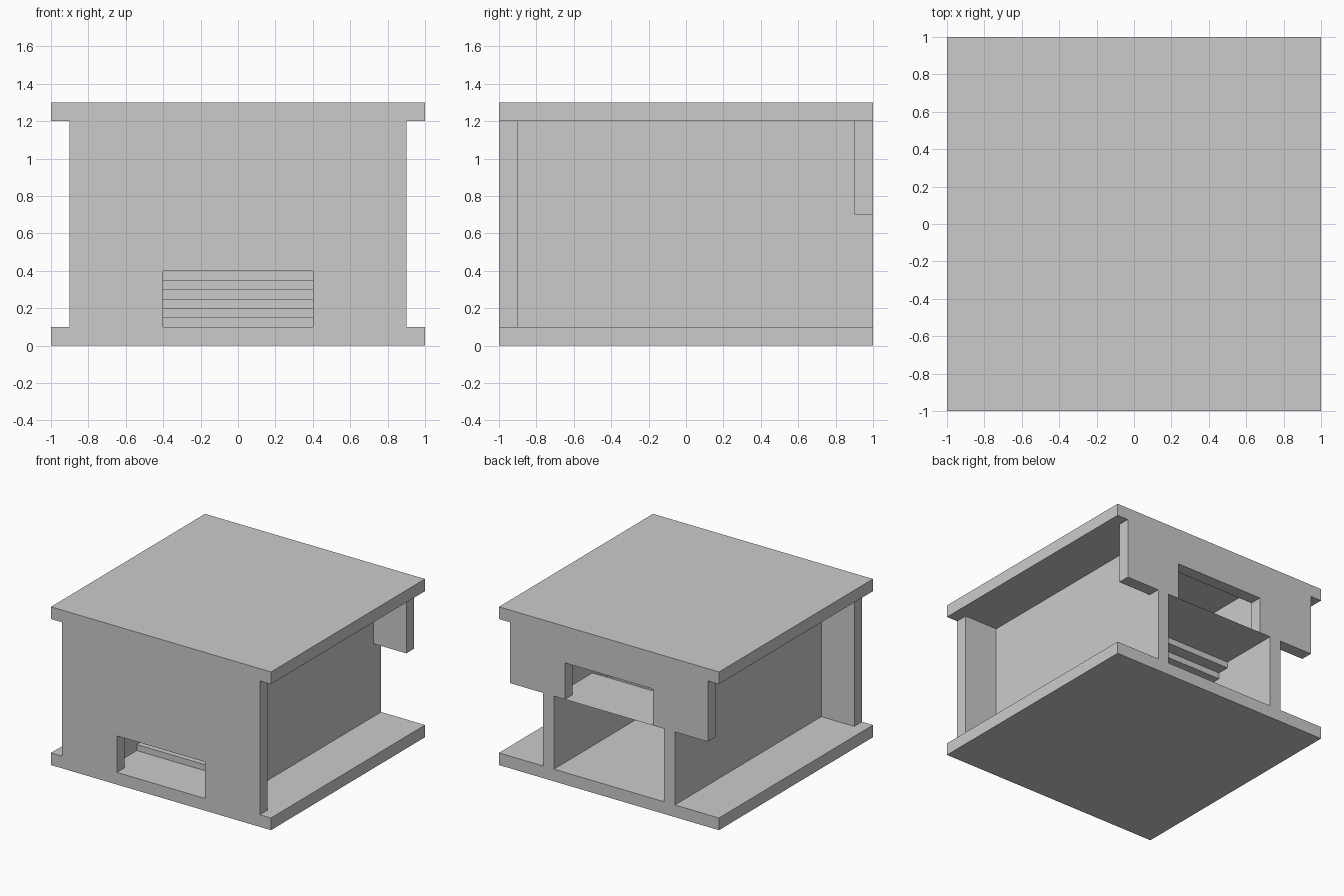
import bpy, bmesh
from mathutils import Vector

if "Cube" in bpy.data.objects:
    bpy.data.objects.remove(bpy.data.objects["Cube"])


def finish(bm, name):
    mesh = bpy.data.meshes.new(name)
    bm.to_mesh(mesh)
    bm.free()
    obj = bpy.data.objects.new(name, mesh)
    bpy.context.collection.objects.link(obj)
    return obj


def panel(name, profile, y0, y1):
    """Extrude an (x, z) outline from y0 to y1."""
    bm = bmesh.new()
    face = bm.faces.new([bm.verts.new((x, y0, z)) for x, z in profile])
    new = bmesh.ops.extrude_face_region(bm, geom=[face])["geom"]
    verts = [v for v in new if isinstance(v, bmesh.types.BMVert)]
    bmesh.ops.translate(bm, verts=verts, vec=Vector((0, y1 - y0, 0)))
    bmesh.ops.recalc_face_normals(bm, faces=bm.faces[:])
    return finish(bm, name)


def rect(x0, x1, z0, z1):
    return [(x0, z0), (x1, z0), (x1, z1), (x0, z1)]


def mirrored(half):
    """Complete a right-half outline with its reflection in x = 0."""
    return half + [(-x, z) for x, z in reversed(half)]


# Floor and roof slabs
panel("floor_slab", rect(-1, 1, 0, 0.1), -1, 1)
panel("roof_slab", rect(-1, 1, 1.2, 1.3), -1, 1)

# Front wall with low doorway
panel("front_wall", mirrored([(0.4, 0.4), (0.4, 0.1), (0.9, 0.1), (0.9, 1.2)]), -1, -0.9)

# Back wall with upper doorway, open below, resting on the side wall ends
panel("back_wall", mirrored([(0.4, 1.0), (0.4, 0.7), (0.5, 0.7), (0.5, 0.1), (0.6, 0.1),
                             (0.6, 0.7), (0.9, 0.7), (0.9, 1.2)]), 0.9, 1)

# Stairwell side walls
panel("left_wall", rect(-0.6, -0.5, 0.1, 1.2), -0.9, 0.9)
panel("right_wall", rect(0.5, 0.6, 0.1, 1.2), -0.9, 0.9)

# Thin folded staircase ending in a landing at the upper doorway
STEPS = 12
path = [(-0.6, 0.1)]
for i in range(STEPS):
    y, z = -0.6 + 0.1 * i, 0.15 + 0.05 * i
    path += [(y, z), (1.0 if i == STEPS - 1 else y + 0.1, z)]
bm = bmesh.new()
rows = [[bm.verts.new((x, y, z)) for x in (-0.5, 0.5)] for y, z in path]
for (a, b), (d, c) in zip(rows, rows[1:]):
    bm.faces.new((a, b, c, d))
finish(bm, "staircase")
